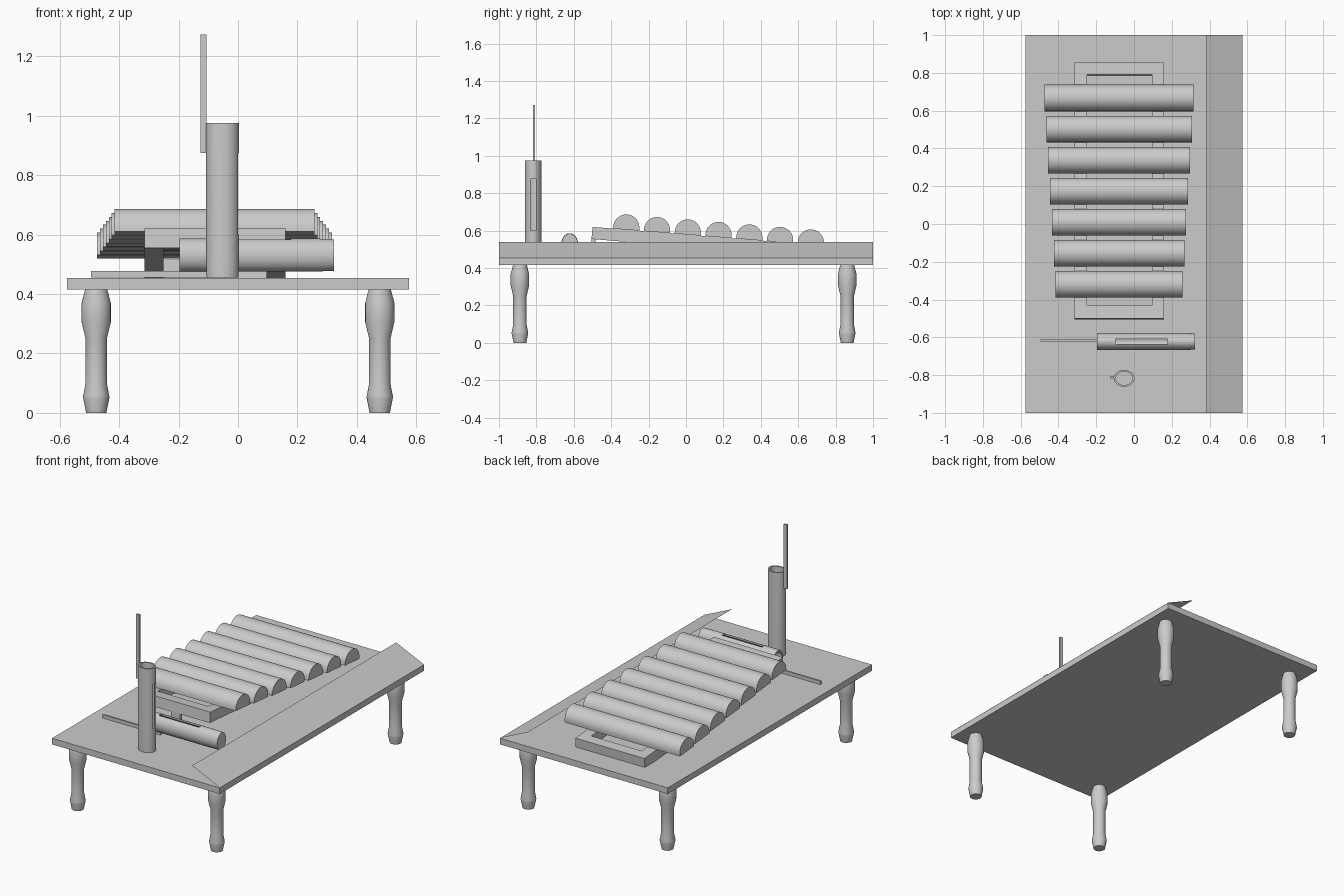
import bpy, bmesh, math
from mathutils import Matrix, Vector

if "Cube" in bpy.data.objects:
    bpy.data.objects.remove(bpy.data.objects["Cube"])

grey = bpy.data.materials.new("plain grey")
grey.diffuse_color = (0.6, 0.6, 0.6, 1)
grey.use_nodes = True
grey.node_tree.nodes["Principled BSDF"].inputs["Base Color"].default_value = grey.diffuse_color


def finish(name, bm, matrix=Matrix(), smooth=False):
    bmesh.ops.remove_doubles(bm, verts=bm.verts, dist=1e-5)
    bmesh.ops.recalc_face_normals(bm, faces=bm.faces)
    mesh = bpy.data.meshes.new(name)
    bm.to_mesh(mesh)
    bm.free()
    mesh.materials.append(grey)
    ob = bpy.data.objects.new(name, mesh)
    bpy.context.collection.objects.link(ob)
    ob.matrix_world = matrix
    if smooth:
        shade(ob)
    return ob


def shade(ob):
    bpy.ops.object.select_all(action='DESELECT')
    ob.select_set(True)
    bpy.context.view_layer.objects.active = ob
    bpy.ops.object.shade_smooth_by_angle(angle=math.radians(35))


def box(name, lo, hi, matrix=Matrix()):
    bm = bmesh.new()
    bmesh.ops.create_cube(bm, size=1)
    lo, hi = Vector(lo), Vector(hi)
    for v in bm.verts:
        v.co = Vector([(lo[i] + hi[i]) / 2 + v.co[i] * (hi[i] - lo[i]) for i in range(3)])
    return finish(name, bm, matrix)


def lathe(name, profile, matrix, squash=1.0, n=32, smooth=True):
    bm = bmesh.new()
    rings = [[bm.verts.new((r * math.cos(2 * math.pi * k / n),
                            squash * r * math.sin(2 * math.pi * k / n), z))
              for k in range(n)] for r, z in profile]
    for a, b in zip(rings, rings[1:]):
        for k in range(n):
            bm.faces.new((a[k], a[(k + 1) % n], b[(k + 1) % n], b[k]))
    bm.faces.new(rings[0])
    bm.faces.new(rings[-1])
    return finish(name, bm, matrix, smooth)


# table top and the thin slanted panel on its right edge
box("table_top", (-0.575, -1, 0.415), (0.575, 1, 0.453))
bm = bmesh.new()
bm.faces.new([bm.verts.new(p) for p in ((0.575, -1, 0.454), (0.575, 1, 0.454),
                                       (0.385, 1, 0.54), (0.385, -1, 0.54))])
finish("slanted_panel", bm)

# turned legs
leg = [(0.034, 0), (0.044, 0.05), (0.044, 0.056), (0.036, 0.098), (0.036, 0.25),
       (0.049, 0.305), (0.049, 0.37), (0.037, 0.416)]
for x in (-0.477, 0.477):
    for y, end in ((-0.888, "front"), (0.862, "back")):
        lathe(end + "_leg", leg, Matrix.Translation((x, y, 0)))

# tilted rectangular frame (local y runs down the slope, local z=0 is its top)
tilt = Matrix.Translation((0, -0.5, 0.62)) @ Matrix.Rotation(-math.atan(0.081), 4, 'X')


def rect(bm, x0, x1, y0, y1, z):
    return [bm.verts.new(p) for p in ((x0, y0, z), (x1, y0, z), (x1, y1, z), (x0, y1, z))]


bm = bmesh.new()
loops = []
for z in (0, -0.065):
    loops.append(rect(bm, -0.314, 0.16, 0, 1.36, z))
    loops.append(rect(bm, -0.25, 0.096, 0.07, 1.295, z))
for a, b in ((0, 1), (2, 3), (0, 2), (1, 3)):
    for k in range(4):
        bm.faces.new((loops[a][k], loops[a][(k + 1) % 4],
                      loops[b][(k + 1) % 4], loops[b][k]))
finish("frame", bm, tilt)
box("frame_support", (-0.105, -0.505, 0.453), (-0.045, -0.485, 0.56))

# seven domed bars, longer toward the back
for i in range(7):
    y = -0.32 + i * 0.1645
    half = 0.336 + i * 0.0098
    bm = bmesh.new()
    n = 24
    lift = 0.011
    arc = [(-0.070, 0)] + [(0.070 * -math.cos(math.pi * k / n),
                            lift + 0.070 * math.sin(math.pi * k / n))
                           for k in range(n + 1)] + [(0.070, 0)]
    face = bm.faces.new([bm.verts.new((-half, p, q)) for p, q in arc])
    ext = bmesh.ops.extrude_face_region(bm, geom=[face], use_keep_orig=True)
    bmesh.ops.translate(bm, vec=(2 * half, 0, 0),
                        verts=[v for v in ext["geom"] if isinstance(v, bmesh.types.BMVert)])
    place = tilt @ Matrix.Translation((-0.079, (y + 0.5) * 1.003, 0))
    finish("bar_%d" % (i + 1), bm, place, True)


# hollow slotted tube with a thin stick along its side
def slotted_tube(name, matrix):
    profile = [(0.053, 0), (0.055, 0.05), (0.055, 0.52), (0.044, 0.52), (0.044, 0.05)]
    tube = lathe(name, profile, Matrix(), 0.81, 40, False)
    cutter = box("slot_cutter", (0.02, -0.014, 0.145), (0.1, 0.014, 0.42))
    cutter.hide_render = True
    mod = tube.modifiers.new("slot", 'BOOLEAN')
    mod.object = cutter
    mod.operation = 'DIFFERENCE'
    mod.solver = 'EXACT'
    bpy.context.view_layer.objects.active = tube
    bpy.ops.object.modifier_apply(modifier="slot")
    bpy.data.objects.remove(cutter)
    shade(tube)
    tube.matrix_world = matrix
    box(name + "_stick", (-0.075, 0, 0.42), (-0.054, 0.011, 0.818), matrix)


slotted_tube("standing_tube", Matrix.Translation((-0.052, -0.817, 0.455)))
slotted_tube("lying_tube", Matrix.Translation((0.323, -0.622, 0.531))
             @ Matrix.Rotation(-math.pi / 2, 4, 'Y'))
